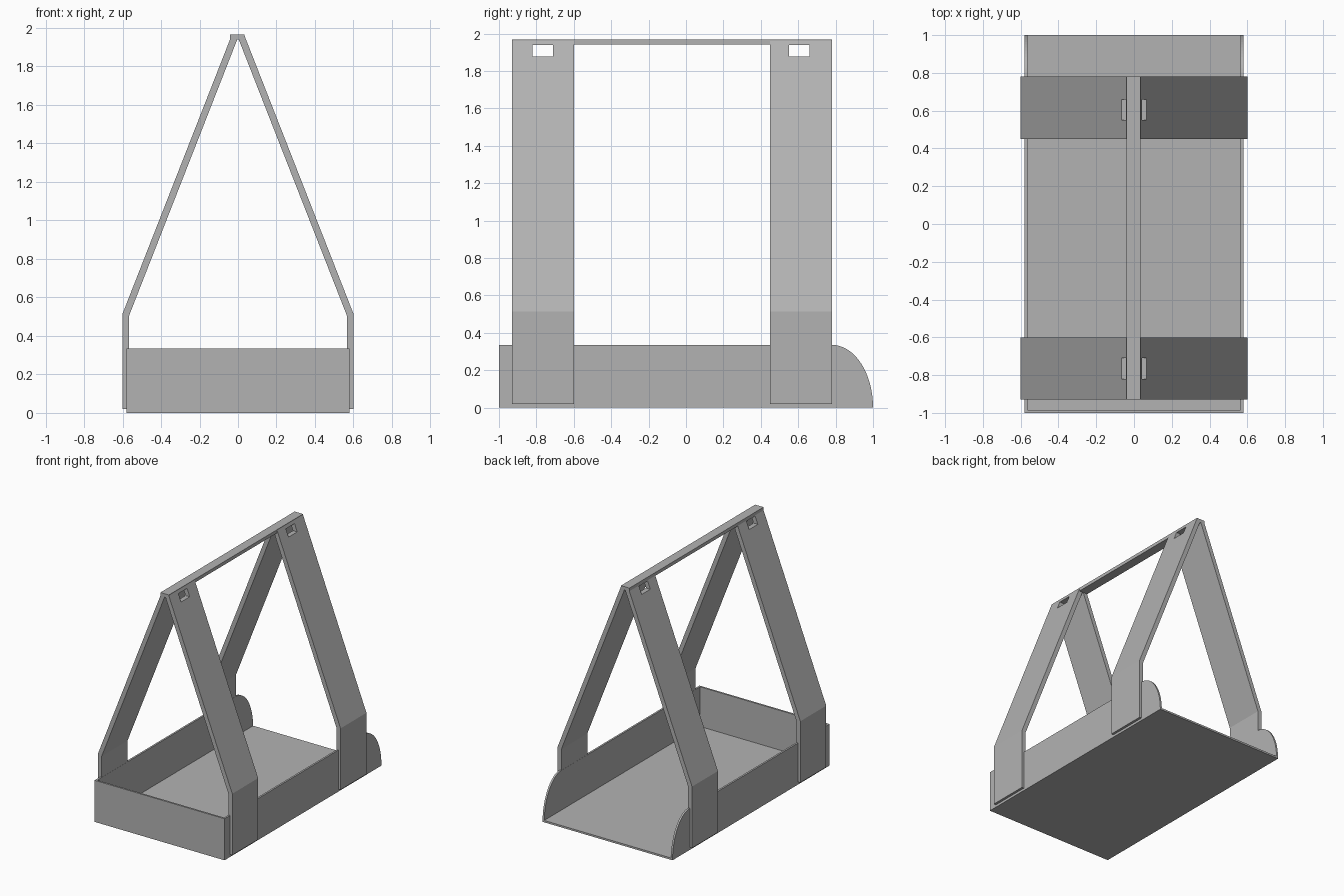
import bpy
import bmesh
from math import sin, cos, pi

cube = bpy.data.objects.get("Cube")
if cube:
    bpy.data.objects.remove(cube, do_unlink=True)

GREY = (0.45, 0.45, 0.45, 1)
grey = bpy.data.materials.new("plain grey")
grey.use_nodes = True
grey.diffuse_color = GREY
grey.node_tree.nodes["Principled BSDF"].inputs["Base Color"].default_value = GREY


def prism(name, outline, axis, lo, hi):
    """Extrude a 2D outline along x (outline in y, z) or y (outline in x, z)."""
    place = {"x": lambda p, d: (d, p[0], p[1]), "y": lambda p, d: (p[0], d, p[1])}[axis]
    bm = bmesh.new()
    face = bm.faces.new([bm.verts.new(place(p, lo)) for p in outline])
    moved = bmesh.ops.extrude_face_region(bm, geom=[face])["geom"]
    for v in moved:
        if isinstance(v, bmesh.types.BMVert):
            v.co["xy".index(axis)] = hi
    bmesh.ops.recalc_face_normals(bm, faces=bm.faces)
    mesh = bpy.data.meshes.new(name)
    bm.to_mesh(mesh)
    bm.free()
    mesh.materials.append(grey)
    obj = bpy.data.objects.new(name, mesh)
    bpy.context.collection.objects.link(obj)
    return obj


def box(name, x, y, z):
    return prism(name, [(x[0], z[0]), (x[1], z[0]), (x[1], z[1]), (x[0], z[1])], "y", *y)


# Tray: floor, front wall and side walls that round down to the open back
HALF, WALL, HIGH = 0.58, 0.015, 0.335
box("tray_floor", (-HALF, HALF), (-1, 1), (0, WALL))
box("tray_front_wall", (-HALF, HALF), (-1, -1 + WALL), (0, HIGH))
curve = [(0.78 + 0.22 * sin(a), HIGH * cos(a)) for a in (i * pi / 32 for i in range(17))]
for side, s in (("left", 1), ("right", -1)):
    prism(f"tray_{side}_wall", [(-1, 0), (-1, HIGH)] + curve, "x",
          s * (HALF - WALL), s * HALF)

# Two bent A-shaped straps, each with a slot through both legs near the top
outer = [(0.6, 0.02), (0.6, 0.515), (0.032, 1.965)]
inner = [(0.566, 0.505), (0.566, 0.02)]
half = outer + [(-x, z) for x, z in reversed(outer)]
inside = [(-x, z) for x, z in reversed(inner)] + [(0, 1.95)] + inner
for name, y, slot in (("front_strap", (-0.93, -0.6), (-0.82, -0.71)),
                      ("back_strap", (0.45, 0.78), (0.55, 0.66))):
    strap = prism(name, half + inside, "y", *y)
    cutter = box("slot_cutter", (-0.3, 0.3), slot, (1.877, 1.938))
    cutter.hide_render = True
    cut = strap.modifiers.new("slot", "BOOLEAN")
    cut.operation = "DIFFERENCE"
    cut.solver = "EXACT"
    cut.object = cutter
    bpy.context.view_layer.objects.active = strap
    bpy.ops.object.modifier_apply(modifier=cut.name)
    bpy.data.objects.remove(cutter, do_unlink=True)

# Flat handle bar joining the strap tops
box("handle_bar", (-0.041, 0.034), (-0.93, 0.78), (1.94, 1.967))
